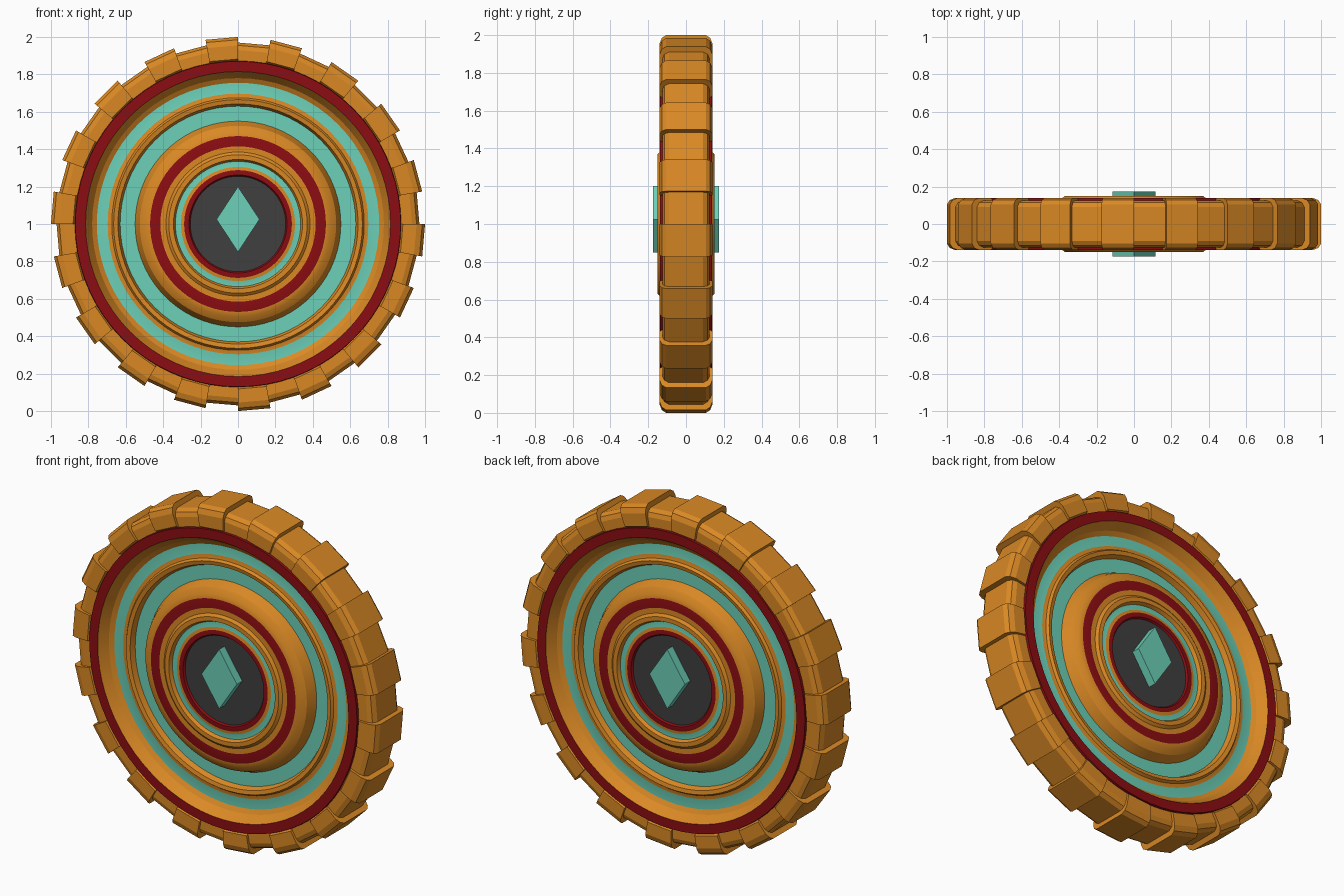
import bpy, bmesh
from math import sin, cos, radians

if "Cube" in bpy.data.objects:
    bpy.data.objects.remove(bpy.data.objects["Cube"], do_unlink=True)


def material(name, rgb):
    m = bpy.data.materials.new(name)
    m.use_nodes = True
    m.diffuse_color = (*rgb, 1)
    m.node_tree.nodes["Principled BSDF"].inputs["Base Color"].default_value = (*rgb, 1)
    return m


ORANGE, RED, TEAL, DARK = range(4)
MATS = [material("orange", (0.70, 0.25, 0.018)), material("dark_red", (0.26, 0.004, 0.006)),
        material("teal", (0.15, 0.63, 0.48)), material("charcoal", (0.05, 0.05, 0.05))]


def finish(name, bm, smooth=False):
    """Turn a bmesh into a named object."""
    bmesh.ops.remove_doubles(bm, verts=bm.verts, dist=0.0001)
    bmesh.ops.recalc_face_normals(bm, faces=bm.faces)
    mesh = bpy.data.meshes.new(name)
    bm.to_mesh(mesh)
    bm.free()
    for m in MATS:
        mesh.materials.append(m)
    obj = bpy.data.objects.new(name, mesh)
    bpy.context.collection.objects.link(obj)
    if smooth:
        bpy.ops.object.select_all(action='DESELECT')
        obj.select_set(True)
        bpy.context.view_layer.objects.active = obj
        bpy.ops.object.shade_smooth_by_angle(angle=radians(25))
    return obj


def sweep(bm, half, start, end, steps, caps=False):
    """Sweep a (radius, depth, colour) profile, mirrored front to back, about y."""
    pts = [(r, -d) for r, d, c in half] + [(r, d) for r, d, c in reversed(half)]
    cols = [c for r, d, c in half]
    cols = cols[:-1] + [cols[-1]] + cols[-2::-1]
    rows = []
    for i in range(steps + 1):
        a = radians(start + (end - start) * i / steps)
        rows.append([bm.verts.new((r * sin(a), y, 1 + r * cos(a))) for r, y in pts])
    for a, b in zip(rows, rows[1:]):
        for j, c in enumerate(cols):
            bm.faces.new((a[j], a[j + 1], b[j + 1], b[j])).material_index = c
    if caps:
        bm.faces.new(rows[0])
        bm.faces.new(rows[-1])


# Stepped disc: each point carries the colour of the band that follows it
disc = [(0, 0.125, DARK), (0.255, 0.125, RED), (0.262, 0.135, RED), (0.288, 0.135, ORANGE),
        (0.305, 0.13, TEAL), (0.335, 0.13, ORANGE), (0.345, 0.15, ORANGE), (0.37, 0.15, ORANGE),
        (0.385, 0.137, ORANGE), (0.415, 0.137, RED), (0.47, 0.137, ORANGE), (0.495, 0.13, ORANGE),
        (0.525, 0.11, ORANGE), (0.55, 0.055, TEAL), (0.63, 0.055, ORANGE), (0.642, 0.085, ORANGE),
        (0.665, 0.09, ORANGE), (0.675, 0.075, ORANGE), (0.697, 0.07, TEAL), (0.755, 0.07, ORANGE),
        (0.78, 0.085, ORANGE), (0.815, 0.138, RED), (0.87, 0.138, RED), (0.875, 0.11, ORANGE)]
bm = bmesh.new()
sweep(bm, disc, 0, 360, 72)
finish("stepped_disc", bm, smooth=True)

# Outer rim band
rim = [(0.86, 0.125, ORANGE), (0.93, 0.125, ORANGE), (0.955, 0.115, ORANGE), (0.97, 0.09, ORANGE)]
bm = bmesh.new()
sweep(bm, rim, 0, 360, 36)
finish("rim_band", bm)

# Raised blocks around the rim, one every second segment
block = [(0.872, 0.125, ORANGE), (0.882, 0.14, ORANGE), (0.955, 0.14, ORANGE),
         (0.985, 0.128, ORANGE), (1.0, 0.105, ORANGE)]
bm = bmesh.new()
for k in range(18):
    sweep(bm, block, 20 * k - 10, 20 * k, 1, caps=True)
finish("rim_blocks", bm)

# Plain lozenge emblem raised on both faces
for name, side in (("front_emblem", -1), ("back_emblem", 1)):
    bm = bmesh.new()
    outline = [(0, 0.85), (0.115, 1.025), (0, 1.2), (-0.115, 1.025)]
    base = bm.faces.new([bm.verts.new((x, side * 0.12, z)) for x, z in outline])
    top = bmesh.ops.extrude_face_region(bm, geom=[base])["geom"]
    bmesh.ops.translate(bm, vec=(0, side * 0.055, 0),
                        verts=[v for v in top if isinstance(v, bmesh.types.BMVert)])
    for f in bm.faces:
        f.material_index = TEAL
    finish(name, bm)
